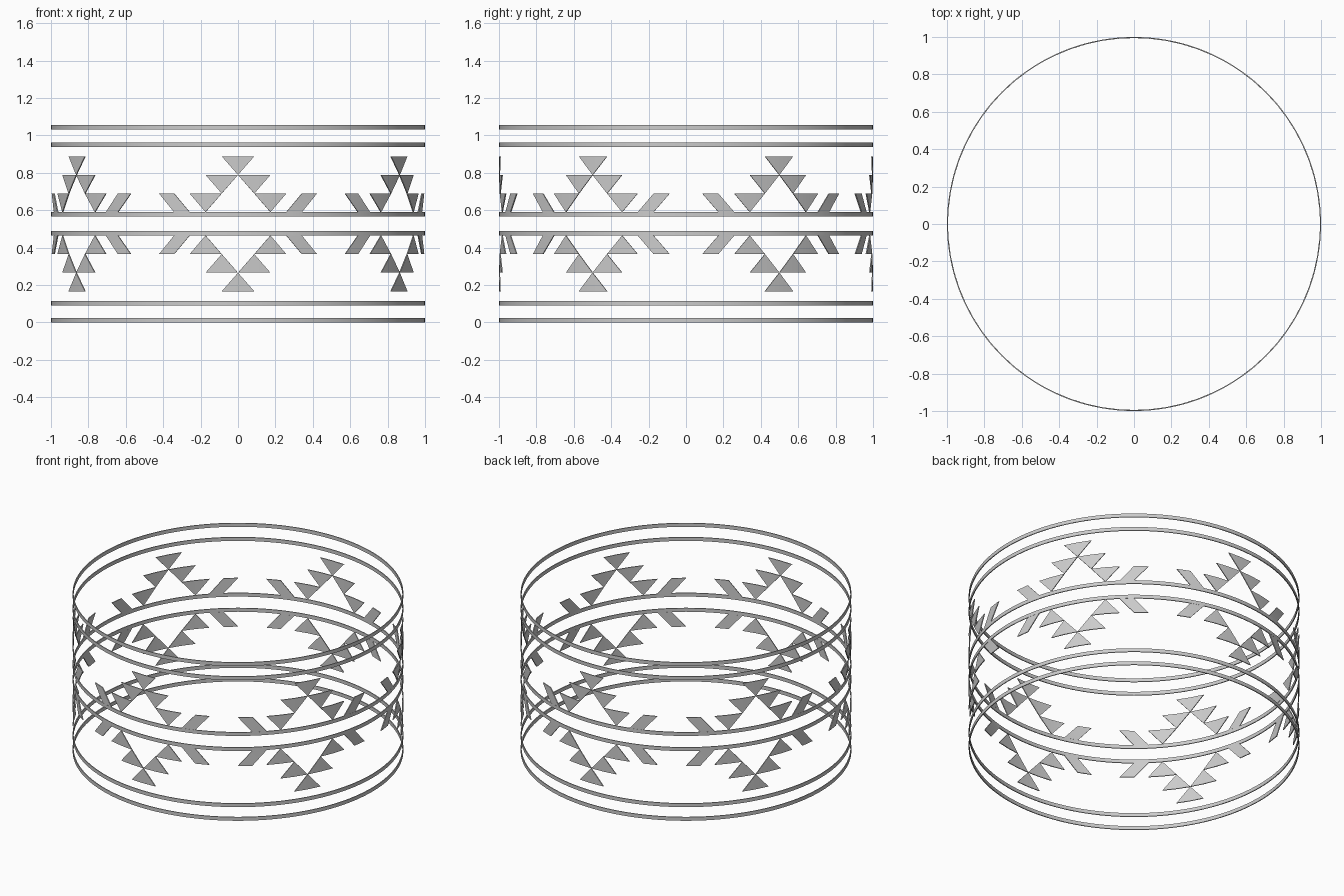
import bpy
import bmesh
from math import sin, cos, radians

cube = bpy.data.objects.get("Cube")
if cube:
    bpy.data.objects.remove(cube, do_unlink=True)

RADIUS = 1.0
THICKNESS = 0.006
SEGMENTS = 144
STEP = 5          # angular module of the pattern, in degrees
ROW = 0.0995      # height of one pattern row
BAND = 0.024      # height of a hoop

grey = bpy.data.materials.new("plain_grey")
grey.use_nodes = True
grey.diffuse_color = (0.6, 0.6, 0.6, 1)
grey.node_tree.nodes["Principled BSDF"].inputs["Base Color"].default_value = (0.6, 0.6, 0.6, 1)


def on_wall(angle, z):
    """Point on the cylinder wall; angle 0 is the front."""
    a = radians(angle)
    return (RADIUS * sin(a), -RADIUS * cos(a), z)


def wall_object(name, faces):
    """Thin curved sheet from faces given as (angle, z) corners."""
    bm = bmesh.new()
    for corners in faces:
        bm.faces.new([bm.verts.new(on_wall(a, z)) for a, z in corners])
    bmesh.ops.remove_doubles(bm, verts=bm.verts, dist=1e-5)
    for f in bm.faces:
        f.normal_update()
        c = f.calc_center_median()
        if f.normal.x * c.x + f.normal.y * c.y < 0:
            f.normal_flip()
    mesh = bpy.data.meshes.new(name)
    bm.to_mesh(mesh)
    bm.free()
    mesh.materials.append(grey)
    obj = bpy.data.objects.new(name, mesh)
    bpy.context.collection.objects.link(obj)
    bpy.ops.object.select_all(action='DESELECT')
    bpy.context.view_layer.objects.active = obj
    obj.select_set(True)
    solid = obj.modifiers.new("thickness", 'SOLIDIFY')
    solid.thickness = THICKNESS
    solid.offset = -1
    bpy.ops.object.modifier_apply(modifier=solid.name)
    bpy.ops.object.shade_smooth_by_angle(angle=radians(30))
    return obj


def triangle(centre, wide_z, tip_z):
    """Triangle in two halves so that it follows the wall."""
    return [[(centre + s * STEP, wide_z), (centre, tip_z), (centre, wide_z)]
            for s in (-1, 1)]


def slash(side, wide_z, tip_z):
    """Slanted bar beside the stepped triangles."""
    outer, mid, inner = (side * STEP * n for n in (5, 4, 3))
    return [[(outer, wide_z), (mid, tip_z), (mid, wide_z)],
            [(mid, tip_z), (inner, tip_z), (mid, wide_z)]]


# Six hoops
hoops = {"bottom_hoop": 0.0, "lower_hoop": 0.091, "lower_middle_hoop": 0.465,
         "upper_middle_hoop": 0.566, "upper_hoop": 0.938, "top_hoop": 1.032}
turn = 360 / SEGMENTS
for name, z in hoops.items():
    wall_object(name, [[(i * turn, z), ((i + 1) * turn, z),
                        ((i + 1) * turn, z + BAND), (i * turn, z + BAND)]
                       for i in range(SEGMENTS)])

# Stepped triangle motifs, mirrored above and below the middle hoops
for label, base, up in (("upper", 0.59, ROW), ("lower", 0.465, -ROW)):
    for k in range(6):
        shift = k * 60
        parts = {"peak_triangle": triangle(0, base + 3 * up, base + 2 * up)}
        for side, word in ((-1, "right"), (1, "left")):
            parts[word + "_middle_triangle"] = triangle(side * STEP, base + 2 * up, base + up)
            parts[word + "_base_triangle"] = triangle(side * 2 * STEP, base + up, base)
            parts[word + "_slash"] = slash(side, base + up, base)
        for part, faces in parts.items():
            moved = [[(a + shift, z) for a, z in f] for f in faces]
            wall_object(f"{label}_{part}_{k + 1}", moved)
